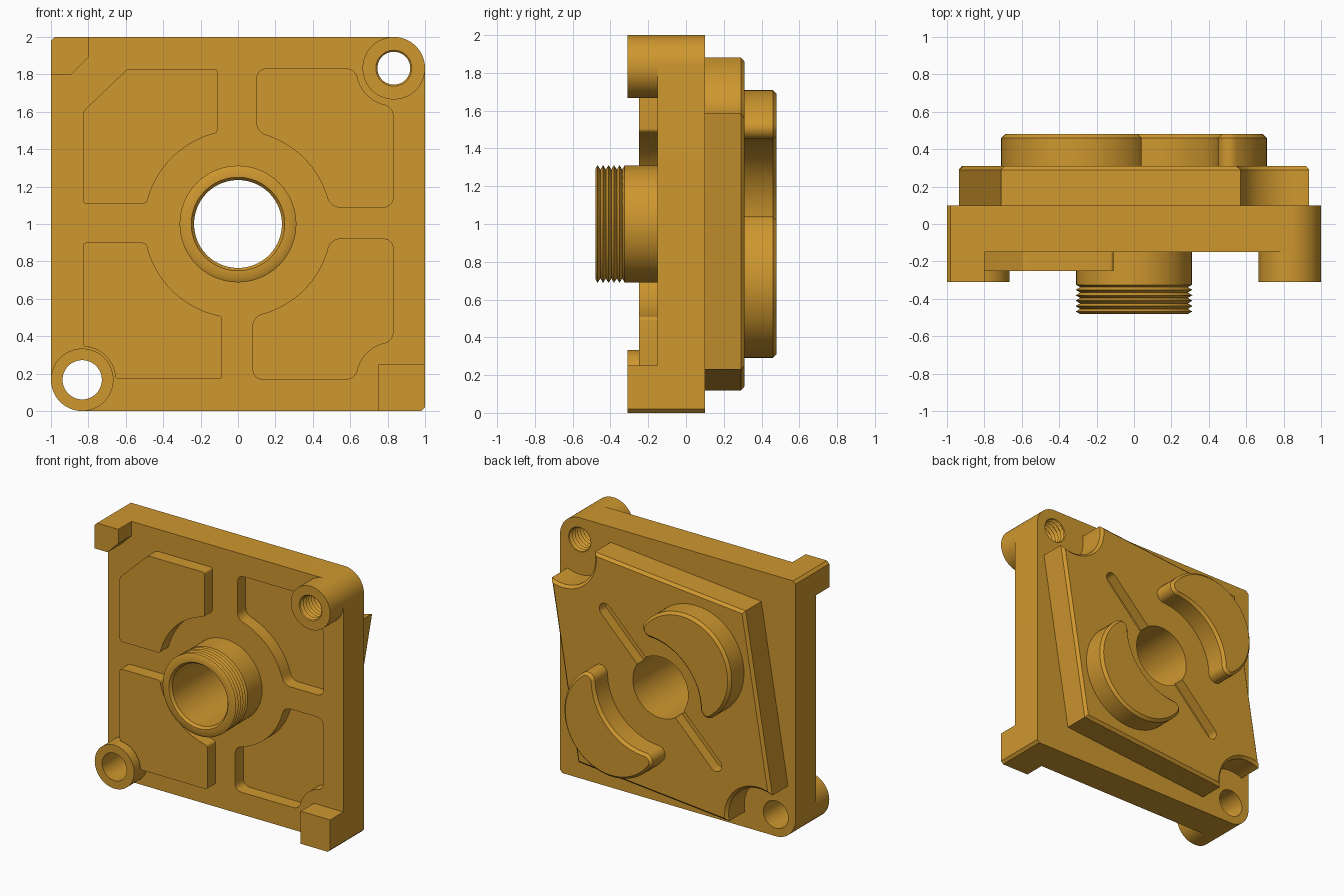
import bpy
import bmesh
from math import acos, atan2, cos, sin, sqrt, pi, radians, degrees
from mathutils import Matrix, Vector

if "Cube" in bpy.data.objects:
    bpy.data.objects.remove(bpy.data.objects["Cube"], do_unlink=True)

COLOR = (0.62, 0.31, 0.028, 1.0)
brass = bpy.data.materials.new("golden_metal")
brass.use_nodes = True
brass.diffuse_color = COLOR
brass.node_tree.nodes["Principled BSDF"].inputs["Base Color"].default_value = COLOR


def finish(name, bm):
    bmesh.ops.recalc_face_normals(bm, faces=bm.faces)
    mesh = bpy.data.meshes.new(name)
    bm.to_mesh(mesh)
    bm.free()
    mesh.materials.append(brass)
    obj = bpy.data.objects.new(name, mesh)
    bpy.context.collection.objects.link(obj)
    return obj


def arc(cx, cz, r, a0, a1, n=24):
    """Points on an arc, angles in degrees."""
    angles = [radians(a0 + (a1 - a0) * i / n) for i in range(n + 1)]
    return [(cx + r * cos(a), cz + r * sin(a)) for a in angles]


def rounded(points):
    """Soften each corner given as (x, z, radius); plain pairs stay."""
    out = []
    for i, p in enumerate(points):
        if len(p) == 2:
            out.append(p)
            continue
        c = Vector(p[:2])
        a = c + (Vector(points[i - 1][:2]) - c).normalized() * p[2]
        b = c + (Vector(points[(i + 1) % len(points)][:2]) - c).normalized() * p[2]
        for k in range(7):
            t = k / 6
            out.append(tuple(a * (1 - t) ** 2 + c * 2 * t * (1 - t) + b * t * t))
    return out


def prism(name, points, y0, y1, chamfer=0):
    """Extrude an x-z outline from y0 to y1, chamfering the y1 rim."""
    bm = bmesh.new()
    base = bm.faces.new([bm.verts.new((x, y0, z)) for x, z in points])
    ext = bmesh.ops.extrude_face_region(bm, geom=[base], use_keep_orig=True)["geom"]
    bmesh.ops.translate(bm, vec=(0, y1 - y0, 0),
                        verts=[g for g in ext if isinstance(g, bmesh.types.BMVert)])
    bmesh.ops.remove_doubles(bm, verts=bm.verts, dist=1e-5)
    bmesh.ops.recalc_face_normals(bm, faces=bm.faces)
    if chamfer:
        rim = [e for e in bm.edges if all(abs(v.co.y - y1) < 1e-5 for v in e.verts)]
        bmesh.ops.bevel(bm, geom=rim, offset=chamfer, segments=1, profile=0.5,
                        affect='EDGES', clamp_overlap=False)
    return finish(name, bm)


def lathe(name, profile, cx, cz, closed=False, steps=80):
    """Turn an (r, y) profile about the y axis."""
    bm = bmesh.new()
    verts = [bm.verts.new((cx + r, y, cz)) for r, y in profile]
    edges = [bm.edges.new(pair) for pair in zip(verts, verts[1:])]
    if closed:
        edges.append(bm.edges.new((verts[-1], verts[0])))
    bmesh.ops.spin(bm, geom=verts + edges, cent=(cx, 0, cz), axis=(0, 1, 0),
                   angle=2 * pi, steps=steps)
    bmesh.ops.remove_doubles(bm, verts=bm.verts, dist=1e-5)
    return finish(name, bm)


def cut(targets, cutter):
    cutter.hide_render = True
    for obj in targets:
        mod = obj.modifiers.new("cut", 'BOOLEAN')
        mod.operation = 'DIFFERENCE'
        mod.solver = 'EXACT'
        mod.object = cutter
        bpy.context.view_layer.objects.active = obj
        bpy.ops.object.modifier_apply(modifier=mod.name)
    bpy.data.objects.remove(cutter, do_unlink=True)


def panel(sx, sz, g, h, r, scallop):
    """Quarter panel outline around the hub, mirrored by sx and sz."""
    hub, side = 0.5, 0.83
    trim = degrees(r / hub)
    pts = [(g, side, r), (g, sqrt(hub * hub - g * g), r)]
    pts += arc(0, 0, hub, degrees(acos(g / hub)) - trim,
               90 - degrees(acos(h / hub)) + trim)
    pts += [(sqrt(hub * hub - h * h), h, r), (side, h, r)]
    if scallop:
        trim = degrees(r / scallop)
        pts += [(side, side - scallop, r)]
        pts += arc(side, side, scallop, 270 - trim, 180 + trim, 12)
        pts += [(side - scallop, side, r)]
    else:
        pts += [(side, 0.6, r), (0.59, side, r)]
    return [(sx * x, 1 + sz * z) for x, z in rounded(pts)]


# Main plate, rounded at the two screw corners and nicked at the others
C, R = 0.833, 0.167
outline = arc(C, 1 + C, R, 90, 0) + [(1, 0.02), (0.98, 0)]
outline += arc(-C, 1 - C, R, 270, 180) + [(-1, 1.98), (-0.98, 2)]
plate = prism("main_plate", outline, -0.15, 0.10)

# Raised panels on one side, sunken pockets on the other
parts = [plate,
         prism("upper_raised_panel", panel(-1, 1, 0.11, 0.11, 0.02, 0), -0.15, -0.25),
         prism("lower_raised_panel", panel(-1, -1, 0.085, 0.1, 0.02, 0.175), -0.15, -0.25)]
cut([plate], prism("upper_pocket_cutter", panel(1, 1, 0.1, 0.09, 0.06, 0.2), -0.05, -0.3))
cut([plate], prism("lower_pocket_cutter", panel(1, -1, 0.08, 0.08, 0.06, 0.2), -0.05, -0.3))

# Corner feet
parts.append(prism("upper_corner_foot", [(-1, 1.98), (-0.98, 2), (-0.8, 2), (-0.8, 1.89),
                                         (-0.89, 1.8), (-1, 1.8)], -0.15, -0.31))
parts.append(prism("lower_corner_foot", [(1, 0.02), (0.98, 0), (0.75, 0),
                                         (0.75, 0.25), (1, 0.25)], -0.15, -0.31))

# Screw bosses: one threaded, one plain
upper_boss = prism("upper_screw_boss", arc(C, 1 + C, R, 0, 360, 96)[:-1], -0.15, -0.31)
lower_boss = prism("lower_screw_boss", arc(-C, 1 - C, R, 0, 360, 96)[:-1], -0.15, -0.31)
parts += [upper_boss, lower_boss]
teeth = [(0.105 if i % 2 else 0.088, -0.335 + i * 0.0165) for i in range(29)]
thread_profile = [(0, -0.335)] + teeth + [(0, teeth[-1][1])]
cut([plate, upper_boss], lathe("threaded_hole_cutter", thread_profile, C, 1 + C, steps=40))
cut([plate, lower_boss], prism("plain_hole_cutter",
                               arc(-C, 1 - C, 0.105, 0, 360, 64)[:-1], -0.4, 0.2))

# Skewed back plate with a scallop at each screw corner
half = [(-0.71, 0.77)] + arc(0.83, 0.83, 0.265, 168.7, 293.7)
skew = [(s * x, 1 + s * z) for s in (1, -1) for x, z in half]
back_plate = prism("back_plate", skew, 0.10, 0.31, 0.02)
parts.append(back_plate)

# Diagonal slot and central bore
slot = arc(0.47, 1.47, 0.05, -45, 135, 16) + arc(-0.47, 0.53, 0.05, 135, 315, 16)
cut([back_plate], prism("slot_cutter", slot, 0.23, 0.4))
cut([plate, back_plate], prism("bore_cutter", arc(0, 1, 0.235, 0, 360, 80)[:-1], -0.3, 0.5))

# Threaded neck
neck = [(0.235, -0.15), (0.235, -0.46), (0.25, -0.48), (0.29, -0.48)]
neck += [(0.288 if i % 2 else 0.312, -0.468 + i * 0.0145) for i in range(10)]
neck += [(0.31, -0.325), (0.31, -0.15)]
parts.append(lathe("threaded_neck", neck, 0, 1, closed=True))

# Crescent lugs: big circle minus hub circle, with rounded tips
d, big, hub, tip = 0.424, 0.41, 0.45, 0.06
a = (d * d + (hub + tip) ** 2 - (big - tip) ** 2) / (2 * d)
h = sqrt((hub + tip) ** 2 - a * a)
outer = degrees(atan2(h, a - d))
inner = degrees(atan2(h, a))
crescent = arc(d, 0, big, -outer, outer, 48)
crescent += arc(a, h, tip, outer, 180 + inner, 12)[1:]
crescent += arc(0, 0, hub, inner, -inner, 32)[1:]
crescent += arc(a, -h, tip, 180 - inner, 360 - outer, 12)[1:-1]
for name, angle in (("upper_crescent_lug", 135), ("lower_crescent_lug", -45)):
    turn = Matrix.Rotation(radians(angle), 2)
    pts = [turn @ Vector(p) + Vector((0, 1)) for p in crescent]
    parts.append(prism(name, pts, 0.31, 0.48, 0.02))

# Smooth the curved walls, keep the edges crisp
for obj in bpy.context.selected_objects:
    obj.select_set(False)
for obj in parts:
    obj.select_set(True)
bpy.context.view_layer.objects.active = plate
bpy.ops.object.shade_smooth_by_angle(angle=radians(30))
